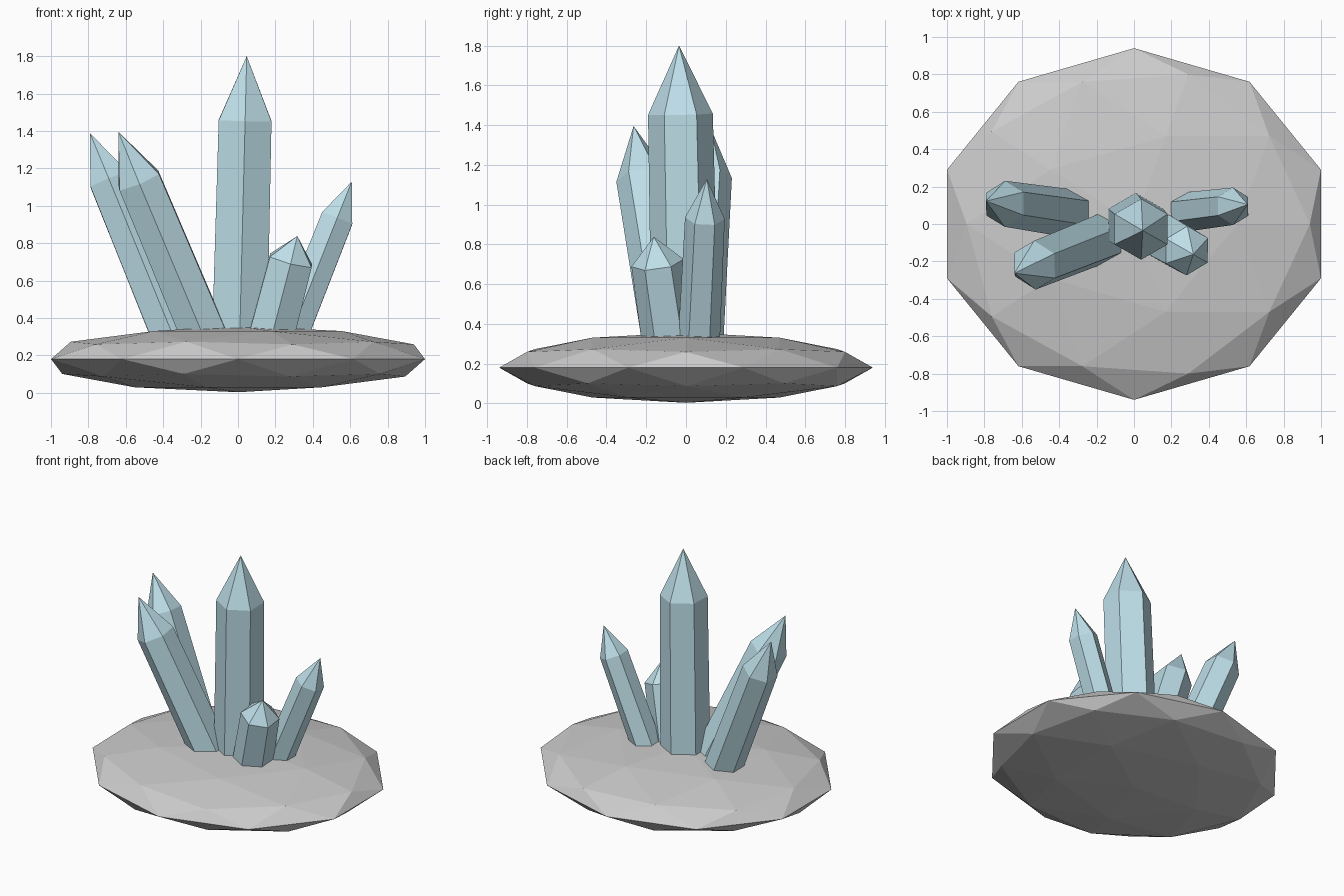
import bpy, bmesh
from mathutils import Vector, Matrix

if "Cube" in bpy.data.objects:
    bpy.data.objects.remove(bpy.data.objects["Cube"])

crystal_mat = bpy.data.materials.new("pale_blue_crystal")
crystal_mat.diffuse_color = (0.52, 0.74, 0.82, 1)
crystal_mat.use_nodes = True
crystal_mat.node_tree.nodes["Principled BSDF"].inputs["Base Color"].default_value = crystal_mat.diffuse_color


def finish(name, bm, mat=None):
    mesh = bpy.data.meshes.new(name)
    bmesh.ops.recalc_face_normals(bm, faces=bm.faces)
    bm.to_mesh(mesh)
    bm.free()
    if mat:
        mesh.materials.append(mat)
    obj = bpy.data.objects.new(name, mesh)
    bpy.context.collection.objects.link(obj)
    return obj


def crystal(name, base, shoulder, tip_len, r_base, r_top):
    """Six-sided tapering prism with a pointed cap, leaning from base to shoulder."""
    base, shoulder = Vector(base), Vector(shoulder)
    axis = shoulder - base
    length = axis.length
    bm = bmesh.new()
    bmesh.ops.create_cone(bm, cap_ends=True, segments=6, radius1=r_base,
                          radius2=r_top, depth=length,
                          matrix=Matrix.Translation((0, 0, length / 2)))
    # pointed cap raised from the upper end
    top = max(bm.faces, key=lambda f: f.calc_center_median().z)
    apex = bmesh.ops.poke(bm, faces=[top])["verts"][0]
    apex.co.z += tip_len
    rot = Vector((0, 0, 1)).rotation_difference(axis).to_matrix().to_4x4()
    bm.transform(Matrix.Translation(base) @ rot)
    return finish(name, bm, crystal_mat)


# Faceted flattened rock
bm = bmesh.new()
bmesh.ops.create_icosphere(bm, subdivisions=2, radius=1)
bm.transform(Matrix.Translation((0, 0, 0.18)) @ Matrix.Diagonal((1.051, 0.94, 0.177, 1)))
finish("rock_base", bm)

# Crystals: base centre, shoulder centre, tip length, lower and upper radius
crystal("main_crystal", (0.004, 0, 0.1), (0.038, -0.028, 1.455), 0.345, 0.171, 0.163)
crystal("left_back_crystal", (-0.265, 0.045, 0.1), (-0.69, 0.108, 1.14), 0.268, 0.132, 0.123)
crystal("left_front_crystal", (-0.095, -0.047, 0.1), (-0.53, -0.22, 1.135), 0.286, 0.14, 0.132)
crystal("short_front_crystal", (0.125, -0.053, 0.1), (0.283, -0.143, 0.707), 0.137, 0.14, 0.133)
crystal("right_crystal", (0.2, 0.055, 0.1), (0.53, 0.095, 0.932), 0.212, 0.107, 0.1)
